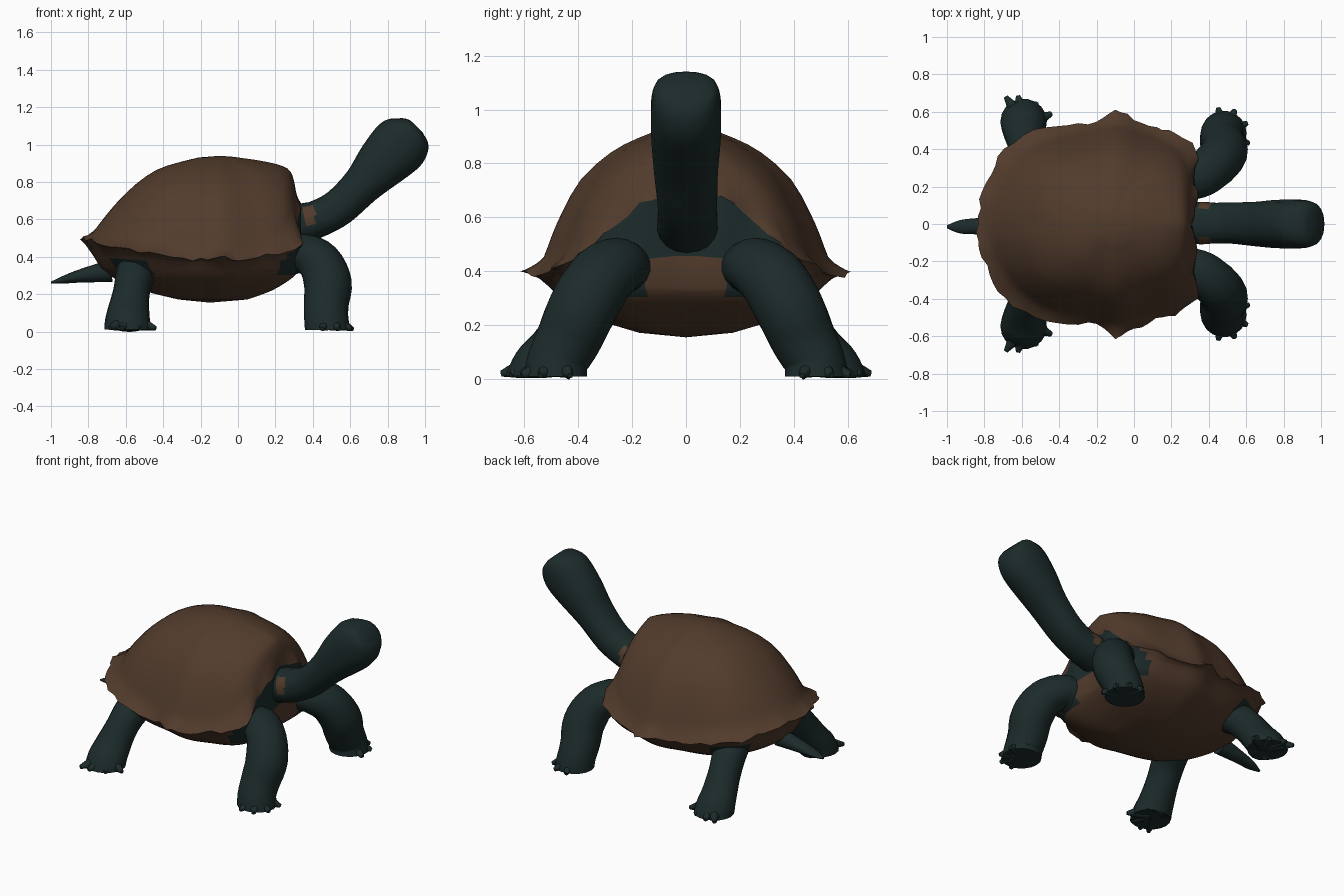
import bpy, bmesh, math, random
from mathutils import Vector, Matrix

if "Cube" in bpy.data.objects:
    bpy.data.objects.remove(bpy.data.objects["Cube"])

random.seed(4)


def material(name, rgb):
    m = bpy.data.materials.new(name)
    m.diffuse_color = (*rgb, 1)
    m.use_nodes = True
    m.node_tree.nodes["Principled BSDF"].inputs["Base Color"].default_value = m.diffuse_color
    return m


BROWN = material("shell brown", (0.084, 0.044, 0.025))
DARK = material("dark green skin", (0.012, 0.024, 0.024))


def spline(pts, steps, closed=False):
    """Catmull-Rom through tuples of any length."""
    n, out = len(pts), []
    get = (lambda i: pts[i % n]) if closed else (lambda i: pts[min(max(i, 0), n - 1)])
    for i in range(n if closed else n - 1):
        for k in range(steps):
            t = k / steps
            out.append(tuple(
                0.5 * (2 * b + (c - a) * t + (2 * a - 5 * b + 4 * c - d) * t * t
                       + (3 * b - a - 3 * c + d) * t ** 3)
                for a, b, c, d in zip(get(i - 1), get(i), get(i + 1), get(i + 2))))
    if not closed:
        out.append(tuple(pts[-1]))
    return out


def finish(bm, name, mats, rule=None, mirror=False, angle=60):
    bmesh.ops.recalc_face_normals(bm, faces=bm.faces)
    me = bpy.data.meshes.new(name)
    bm.to_mesh(me)
    bm.free()
    for m in mats:
        me.materials.append(m)
    if rule:
        for p in me.polygons:
            p.material_index = int(rule(p.center))
    ob = bpy.data.objects.new(name, me)
    bpy.context.collection.objects.link(ob)
    if mirror:
        mod = ob.modifiers.new("mirror", 'MIRROR')
        mod.use_axis = (False, True, False)
    bpy.ops.object.select_all(action='DESELECT')
    ob.select_set(True)
    bpy.context.view_layer.objects.active = ob
    bpy.ops.object.shade_smooth_by_angle(angle=math.radians(angle))
    return ob


def bridge(bm, r1, r2):
    n = len(r1)
    for i in range(n):
        j = (i + 1) % n
        bm.faces.new((r1[i], r1[j], r2[j], r2[i]))


def fan(bm, ring, tip):
    v = bm.verts.new(tip)
    for i in range(len(ring)):
        bm.faces.new((ring[i], ring[(i + 1) % len(ring)], v))


def limb(name, sections, mats=(DARK,), rule=None, mirror=False, foot=False, boxy=1.0, sides=18):
    """Tube through (x, y, z, radius in the xz plane, radius along y)."""
    secs = spline(sections, 4)
    bm = bmesh.new()
    rings = []
    for i, s in enumerate(secs):
        c = Vector(s[:3])
        t = Vector(secs[min(i + 1, len(secs) - 1)][:3]) - Vector(secs[max(i - 1, 0)][:3])
        t.normalize()
        if foot:  # turn the sole flat towards the ground
            w = max(0, 1 - (len(secs) - 1 - i) / 5)
            t = t.lerp(Vector((0, 0, -1)), w).normalized()
        a = t.cross(Vector((0, 1, 0))).normalized()
        b = a.cross(t).normalized()
        ring = []
        for k in range(sides):
            u = 2 * math.pi * k / sides
            cu, su = math.cos(u), math.sin(u)
            ca = math.copysign(abs(cu) ** boxy, cu)
            sb = math.copysign(abs(su) ** boxy, su)
            ring.append(bm.verts.new(c + a * s[3] * ca + b * s[4] * sb))
        if rings:
            bridge(bm, rings[-1], ring)
        rings.append(ring)
    fan(bm, rings[0], secs[0][:3])
    fan(bm, rings[-1], secs[-1][:3])
    return finish(bm, name, mats, rule, mirror)


def claws(name, heel, tips, radius):
    """Pointed toes spreading from a foot centre to the given tips."""
    bm = bmesh.new()
    for tip in tips:
        tip, base = Vector(tip), Vector(heel)
        base = base.lerp(tip, 0.2)
        base.z = heel[2]
        d = tip - base
        rot = d.to_track_quat('Z', 'Y').to_matrix().to_4x4()
        bmesh.ops.create_cone(bm, cap_ends=True, segments=9, radius1=radius, radius2=0.012,
                              depth=d.length, matrix=Matrix.Translation((base + tip) / 2) @ rot)
    for v in bm.verts:
        v.co.z = max(v.co.z, 0.004)
    return finish(bm, name, (DARK,), mirror=True)


# Shell rim, half outline from tail to neck, mirrored into a loop
half = [(-.84, 0, .50), (-.82, .13, .50), (-.77, .27, .48), (-.69, .40, .45), (-.53, .50, .43),
        (-.35, .53, .40), (-.20, .54, .385), (-.10, .61, .40), (0, .565, .38), (.12, .51, .40),
        (.22, .49, .42), (.34, .39, .47), (.32, .26, .58), (.34, .13, .67), (.31, 0, .69)]
loop = [Vector(p) for p in spline(half + [(x, -y, z) for x, y, z in half[-2:0:-1]], 3, True)]
N = len(loop)
smooth = [v.copy() for v in loop]
for _ in range(10):
    smooth = [(smooth[i - 1] + 2 * smooth[i] + smooth[(i + 1) % N]) / 4 for i in range(N)]
rim = []
for p in loop:
    k = 1 + random.uniform(-.018, .014)
    rim.append(Vector((-.1 + (p.x + .1) * k, p.y * k, p.z + random.uniform(-.01, .01))))

# Domed upper shell: full at the sides, leaner at the back, steep at the front
back_prof = [(1, 0), (.95, .05), (.90, .13), (.83, .28), (.73, .47), (.60, .67), (.46, .83), (.31, .915), (.15, .98)]
side_prof = [(1, 0), (.96, .04), (.91, .11), (.86, .25), (.79, .42), (.67, .64), (.48, .82), (.31, .915), (.15, .98)]
front_prof = [(1, 0), (.98, .2), (.95, .42), (.92, .60), (.86, .74), (.70, .84), (.48, .91), (.31, .95), (.15, .985)]
bm = bmesh.new()
prev = None
profs = [spline(p, 2) for p in (back_prof, side_prof, front_prof)]
for level, (b, m, f) in enumerate(zip(*profs)):
    ring = []
    even = min(1, level / 4)  # fade the ragged rim into a smooth dome
    for p, q in zip(rim, smooth):
        p = p.lerp(q, even)
        wy = min(1, abs(p.y) / .5)
        wf = max(0, 1 - abs(p.y) / .5) * min(1, max(0, p.x / .2))
        s, h = [(b[i] + (m[i] - b[i]) * wy) * (1 - wf) + f[i] * wf for i in (0, 1)]
        ring.append(bm.verts.new((-.1 + (p.x + .1) * s, p.y * s, p.z + (.94 - p.z) * h)))
    if prev:
        bridge(bm, prev, ring)
    prev = ring
fan(bm, prev, (-.1, 0, .94))
finish(bm, "upper_shell", (BROWN,))

# Belly plate, with dark skin in the neck opening, at the shoulders and hips
bm = bmesh.new()
prev = None
for level, (s, z, f) in enumerate(spline([(1, .4, 0), (.87, .34, 1), (.77, .285, 1), (.56, .22, 1),
                                          (.3, .172, 1)], 3)):
    ring = []
    for p, q in zip(rim, smooth):
        p = p.lerp(q, min(1, level / 3))
        k = s * (1 + .17 * min(1, (1 - s) * 7) * min(1, max(0, (p.x + .1) / .3)))
        ring.append(bm.verts.new((-.1 + (p.x + .1) * k, p.y * s, p.z + (z - p.z) * min(1, f))))
    if prev:
        bridge(bm, prev, ring)
    prev = ring
fan(bm, prev, (-.15, 0, .155))


def skin(c):
    y = abs(c.y)
    neck_hole = c.x > .15 and c.z > .42 and y < .33
    shoulder = c.x > .21 and .30 < c.z < .47 and .14 < y < .42
    hip = -.66 < c.x < -.46 and y > .25 and .30 < c.z < .39
    return neck_hole or shoulder or hip


finish(bm, "belly_plate", (BROWN, DARK), skin)

# Neck and head, with small brown patches where the neck leaves the shell
limb("neck_and_head",
     [(.24, .005, .56, .11, .11), (.36, .005, .585, .103, .115), (.43, .005, .605, .10, .11),
      (.54, .005, .665, .10, .112), (.66, 0, .78, .107, .12), (.77, 0, .90, .14, .13),
      (.86, 0, .992, .156, .132), (.912, 0, 1.047, .136, .126), (.942, 0, 1.083, .09, .112),
      (.955, 0, 1.097, .045, .075)],
     mats=(DARK, BROWN), rule=lambda c: .355 < c.x < .41 and abs(c.y) > .08 and c.z > .57, boxy=.88)

# Tail
limb("tail", [(-.68, -.01, .325, .06, .055), (-.84, -.012, .298, .036, .044),
              (-.93, -.015, .278, .021, .036), (-1.0, -.015, .262, .005, .008)])

# Front legs, bent forward and out
limb("front_leg", [(.25, .25, .39, .10, .12), (.34, .255, .42, .105, .12), (.435, .32, .37, .118, .125),
                   (.48, .385, .26, .128, .128), (.472, .435, .15, .12, .122),
                   (.472, .475, .07, .118, .115), (.48, .485, .010, .122, .12)],
     mirror=True, foot=True)
claws("front_claws", (.48, .48, .055),
      [(.45, .62, .014), (.54, .61, .014), (.605, .54, .014), (.615, .43, .012)], .052)

# Hind legs with broad splayed feet
limb("hind_leg", [(-.52, .22, .37, .12, .10), (-.55, .33, .30, .105, .10), (-.57, .41, .21, .098, .10),
                  (-.585, .485, .11, .112, .10), (-.59, .53, .05, .122, .112),
                  (-.59, .55, .012, .124, .12)],
     mirror=True, foot=True)
claws("hind_claws", (-.585, .53, .05),
      [(-.685, .68, .02), (-.62, .685, .02), (-.52, .65, .016), (-.44, .59, .018)], .055)
